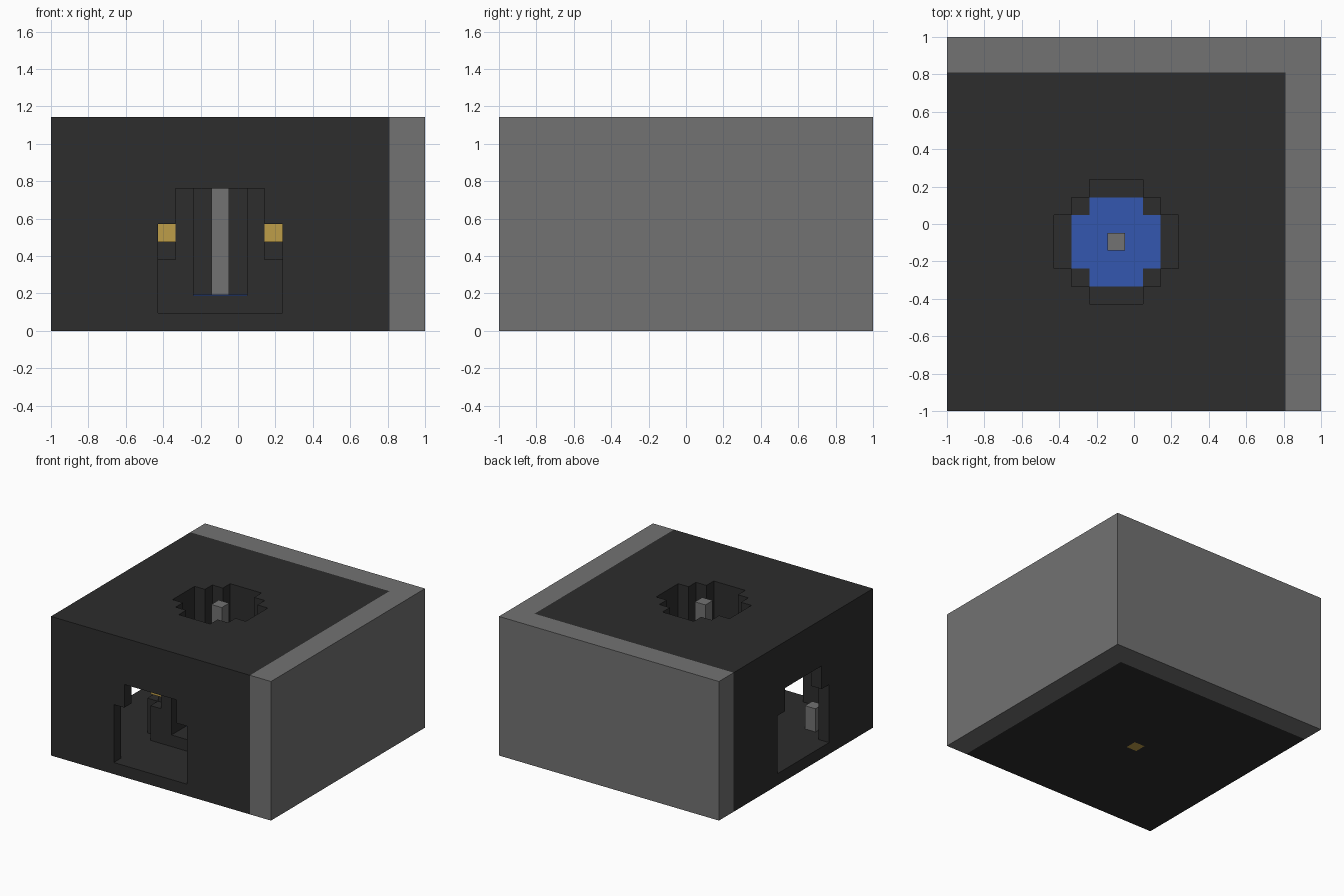
import bpy
import bmesh
from mathutils import Vector

if "Cube" in bpy.data.objects:
    bpy.data.objects.remove(bpy.data.objects["Cube"], do_unlink=True)

CELL = 2 / 21      # block size
MID = 9.5          # tower axis, in blocks


def material(name, rgb):
    m = bpy.data.materials.new(name)
    m.use_nodes = True
    m.diffuse_color = (*rgb, 1)
    m.node_tree.nodes["Principled BSDF"].inputs["Base Color"].default_value = (*rgb, 1)
    return m


DARK = material("dark stone", (0.026, 0.026, 0.026))
GREY = material("grey stone", (0.17, 0.17, 0.17))
BLUE = material("water blue", (0.034, 0.095, 0.434))
GOLD = material("lamp gold", (0.515, 0.337, 0.065))


def prism(name, outline, z0, z1, mat):
    """Extrude an outline, given in blocks, from z0 to z1."""
    bm = bmesh.new()
    base = bm.faces.new([bm.verts.new(((x - 10.5) * CELL, (y - 10.5) * CELL, z0 * CELL))
                         for x, y in outline])
    top = bmesh.ops.extrude_face_region(bm, geom=[base])["geom"]
    bmesh.ops.translate(bm, vec=Vector((0, 0, (z1 - z0) * CELL)),
                        verts=[v for v in top if isinstance(v, bmesh.types.BMVert)])
    bmesh.ops.recalc_face_normals(bm, faces=bm.faces)
    mesh = bpy.data.meshes.new(name)
    bm.to_mesh(mesh)
    bm.free()
    mesh.materials.append(mat)
    obj = bpy.data.objects.new(name, mesh)
    bpy.context.collection.objects.link(obj)
    return obj


def turn(points, k):
    """Rotate points by k quarter turns around the tower axis."""
    for _ in range(k):
        points = [(MID - (y - MID), MID + (x - MID)) for x, y in points]
    return points


def rect(x0, x1, y0, y1):
    return [(x0, y0), (x1, y0), (x1, y1), (x0, y1)]


def stepped(quarter):
    """Stepped round outline from one quarter, measured from the axis."""
    pts = [(MID + x, MID + y) for x, y in quarter]
    return [p for k in range(4) for p in turn(pts, k)]


def cut(target, outline, z0, z1):
    cutter = prism("cutter", outline, z0, z1, DARK)
    cutter.hide_render = True
    mod = target.modifiers.new("cut", 'BOOLEAN')
    mod.operation = 'DIFFERENCE'
    mod.solver = 'EXACT'
    mod.object = cutter
    bpy.context.view_layer.objects.active = target
    bpy.ops.object.modifier_apply(modifier=mod.name)
    bpy.data.objects.remove(cutter, do_unlink=True)


ROUND_7 = stepped([(3.5, 1.5), (2.5, 1.5), (2.5, 2.5), (1.5, 2.5), (1.5, 3.5)])
ROUND_5 = stepped([(2.5, 1.5), (1.5, 1.5), (1.5, 2.5)])
ROUND_9 = stepped([(4.5, 3.5), (3.5, 3.5), (3.5, 4.5)])

# Hollow outer shell with a roof opening and two stepped doorways
shell = prism("outer_shell", rect(0, 19, 0, 19), 0, 12, DARK)
cut(shell, rect(1, 18, 1, 18), 1, 11)
cut(shell, ROUND_7, 10.5, 13)
for k in (0, 3):
    cut(shell, turn(rect(6, 13, -1, 1.5), k), 1, 6)
    cut(shell, turn(rect(7, 12, -1, 1.5), k), 5, 8)
cut(shell, rect(9, 10, 9, 10), -1, 1.5)

# Grey walls on the back and left sides
prism("grey_walls", [(19, 0), (21, 0), (21, 21), (0, 21), (0, 19), (19, 19)], 0, 12, GREY)

# Inner tower with shaft, doorways and lamp niches
tower = prism("inner_tower", ROUND_9, 1, 11, DARK)
cut(tower, ROUND_7, 2, 12)
for k in range(4):
    cut(tower, turn(rect(8, 11, 4, 7), k), 2, 8)
    for x in (6, 12):
        cut(tower, turn(rect(x, x + 1, 4, 6), k), 4, 6)
        prism("niche_lamp", turn(rect(x, x + 1, 5, 6), k), 5, 6, GOLD)

# Water, central post, base lamp and floor block
prism("water", ROUND_5, 2, 2.04, BLUE)
prism("central_post", rect(9, 10, 9, 10), 2, 12, GREY)
prism("base_lamp", rect(9, 10, 9, 10), 0, 1, GOLD)
prism("floor_block", rect(2, 3, 4, 5), 1, 3, GREY)
